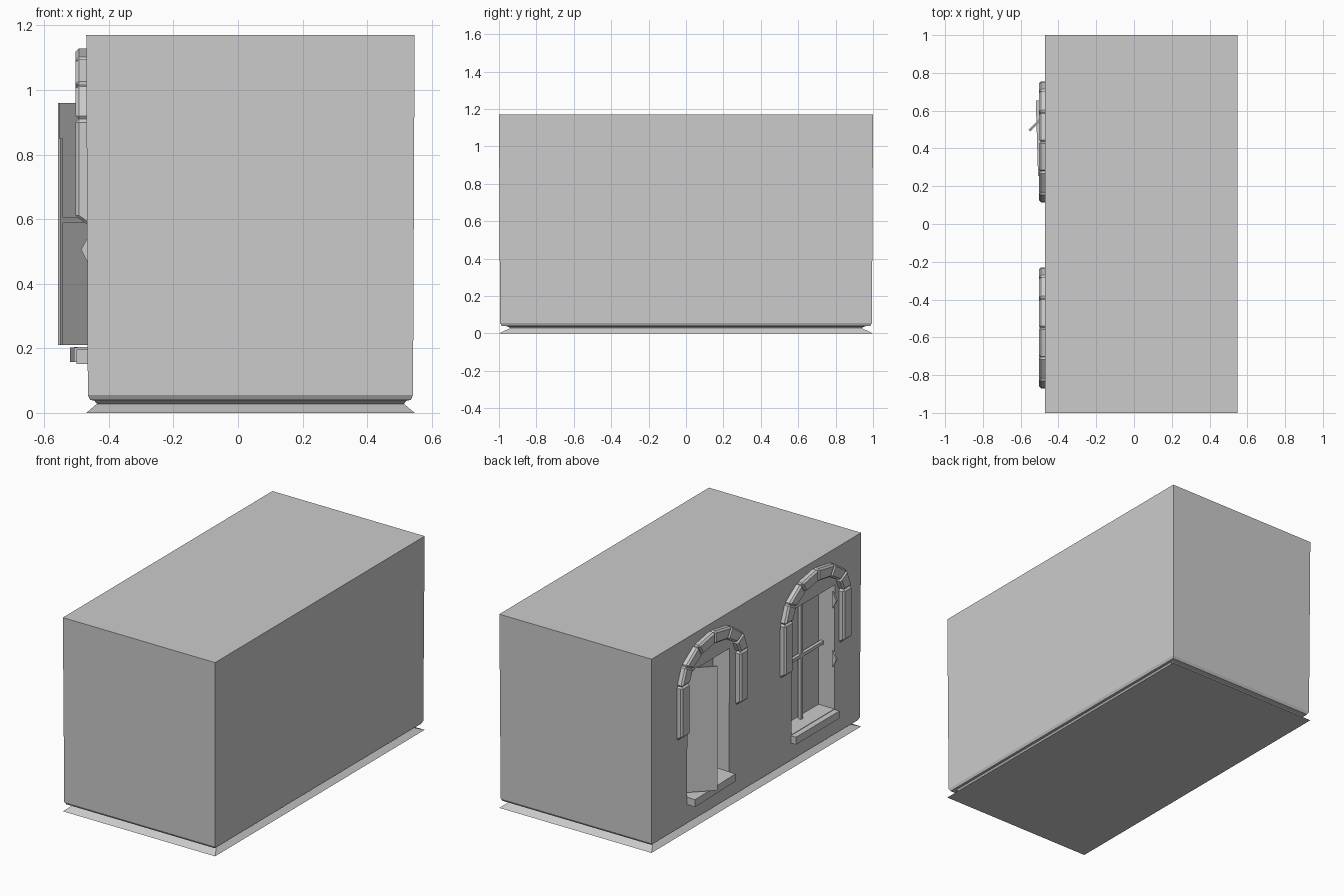
import bpy, bmesh
from math import cos, sin, pi, radians
from mathutils import Matrix, Vector

if "Cube" in bpy.data.objects:
    bpy.data.objects.remove(bpy.data.objects["Cube"])

WALL = -0.47      # outer face of the windowed wall
BACK = -0.36      # back of the window recess
Z0, Z1 = 0.20, 0.95


def make(name, bm, bevel=0.0):
    bmesh.ops.recalc_face_normals(bm, faces=bm.faces)
    if bevel:
        bmesh.ops.bevel(bm, geom=bm.edges[:], offset=bevel, segments=1, affect='EDGES')
    me = bpy.data.meshes.new(name)
    bm.to_mesh(me)
    bm.free()
    ob = bpy.data.objects.new(name, me)
    bpy.context.collection.objects.link(ob)
    return ob


def box(name, lo, hi, bevel=0.0):
    bm = bmesh.new()
    lo, hi = Vector(lo), Vector(hi)
    size = hi - lo
    bmesh.ops.create_cube(bm, size=1, matrix=Matrix.Translation((lo + hi) / 2) @ Matrix.Diagonal((*size, 1)))
    return make(name, bm, bevel)


def prism(name, yz, x0, x1, bevel=0.0):
    """Extrude a y-z outline along x."""
    bm = bmesh.new()
    a = [bm.verts.new((x0, y, z)) for y, z in yz]
    b = [bm.verts.new((x1, y, z)) for y, z in yz]
    bm.faces.new(a)
    bm.faces.new(b[::-1])
    for i in range(len(a)):
        j = (i + 1) % len(a)
        bm.faces.new((a[i], b[i], b[j], a[j]))
    return make(name, bm, bevel)


# Main block with a pinched plinth, built from stacked rectangles
levels = [(0.0, 0.0, 0.0), (0.028, 0.033, 0.06), (0.038, 0.025, 0.045),
          (0.04, 0.012, 0.015), (0.055, 0.005, 0.006), (1.17, 0.0, 0.0)]
bm = bmesh.new()
rings = []
for z, ix, iy in levels:
    xa, xb, y = WALL + ix, 0.547 - ix, 1 - iy
    rings.append([bm.verts.new(p) for p in ((xa, -y, z), (xb, -y, z), (xb, y, z), (xa, y, z))])
bm.faces.new(rings[0][::-1])
bm.faces.new(rings[-1])
for lo, hi in zip(rings, rings[1:]):
    for i in range(4):
        j = (i + 1) % 4
        bm.faces.new((lo[i], lo[j], hi[j], hi[i]))
building = make("building_block", bm)


# Window recesses
def recess(name, y0, y1):
    cutter = box(name, (WALL - 0.1, y0, Z0), (BACK, y1, Z1))
    cutter.hide_render = True
    m = building.modifiers.new(name, 'BOOLEAN')
    m.object, m.operation, m.solver = cutter, 'DIFFERENCE', 'EXACT'
    bpy.context.view_layer.objects.active = building
    bpy.ops.object.modifier_apply(modifier=name)
    bpy.data.objects.remove(cutter)


recess("recess_open_window", 0.255, 0.655)
recess("recess_closed_window", -0.75, -0.34)


# Stone arch: two legs and six wedge stones
def arch(name, yc):
    def pt(a, ry, rz):
        return (yc + ry * cos(a), 0.91 + rz * sin(a))
    for i in range(6):
        a, b = pi * i / 6, pi * (i + 1) / 6
        prism(f"{name}_stone_{i}", [pt(a, 0.32, 0.22), pt(b, 0.32, 0.22), pt(b, 0.24, 0.145), pt(a, 0.24, 0.145)],
              WALL - 0.033, WALL + 0.03, 0.01)
    for s in (-1, 1):
        leg = prism(f"{name}_leg_{'left' if s < 0 else 'right'}",
                    [(yc + s * 0.24, 0.59), (yc + s * 0.32, 0.59), (yc + s * 0.32, 0.91), (yc + s * 0.24, 0.91)],
                    WALL - 0.033, WALL + 0.03, 0.01)
        # slant the foot so it drips back to the wall
        for v in leg.data.vertices:
            if v.co.z < 0.7:
                v.co.z += 0.012 if v.co.x < WALL - 0.01 else -0.018


arch("arch_open_window", 0.435)
arch("arch_closed_window", -0.55)

# Sills; the first is worn and slightly tilted
box("sill_closed_window", (WALL - 0.03, -0.75, 0.152), (BACK, -0.335, 0.197))
sill = box("sill_open_window", (WALL - 0.05, 0.255, 0.162), (BACK, 0.655, 0.207))
for v in sill.data.vertices:
    if v.co.x < WALL:
        v.co.z -= 0.004
        if v.co.y < 0.4:
            v.co.x += 0.012

# Glazing bars of the closed window
box("closed_window_mullion", (-0.395, -0.553, Z0), (-0.375, -0.533, Z1))
box("closed_window_crossbar", (-0.395, -0.75, 0.573), (-0.375, -0.34, 0.593))

# Broken edges on the jamb of the closed window
for i, z in enumerate((0.86, 0.505)):
    bm = bmesh.new()
    tri = [(WALL + 0.01, z - 0.05), (WALL - 0.016, z), (WALL + 0.01, z + 0.05)]
    f = bm.faces.new([bm.verts.new((x, -0.752, zz)) for x, zz in tri])
    r = bmesh.ops.extrude_face_region(bm, geom=[f])
    bmesh.ops.translate(bm, verts=[v for v in r["geom"] if isinstance(v, bmesh.types.BMVert)], vec=(0, 0.012, 0))
    make(f"jamb_chip_{i}", bm)

# Open casement, swung out on its hinge
L = 0.233
hinge = Matrix.Translation((-0.385, 0.655, 0)) @ Matrix.Rotation(radians(-45), 4, 'Z')
for name, lo, hi in (("casement_pane", (0, 0, 0.21), (L, 0.008, 0.96)),
                     ("casement_stile", (L - 0.012, -0.004, 0.21), (L, 0.012, 0.85)),
                     ("casement_crossbar", (0, -0.004, 0.59), (L, 0.012, 0.605))):
    # local x runs from the hinge outwards
    ob = box(name, (-lo[1] - 0.012, -hi[0], lo[2]), (lo[1] - 0.012 + (hi[1] - lo[1]), -lo[0], hi[2]))
    ob.data.transform(hinge)
